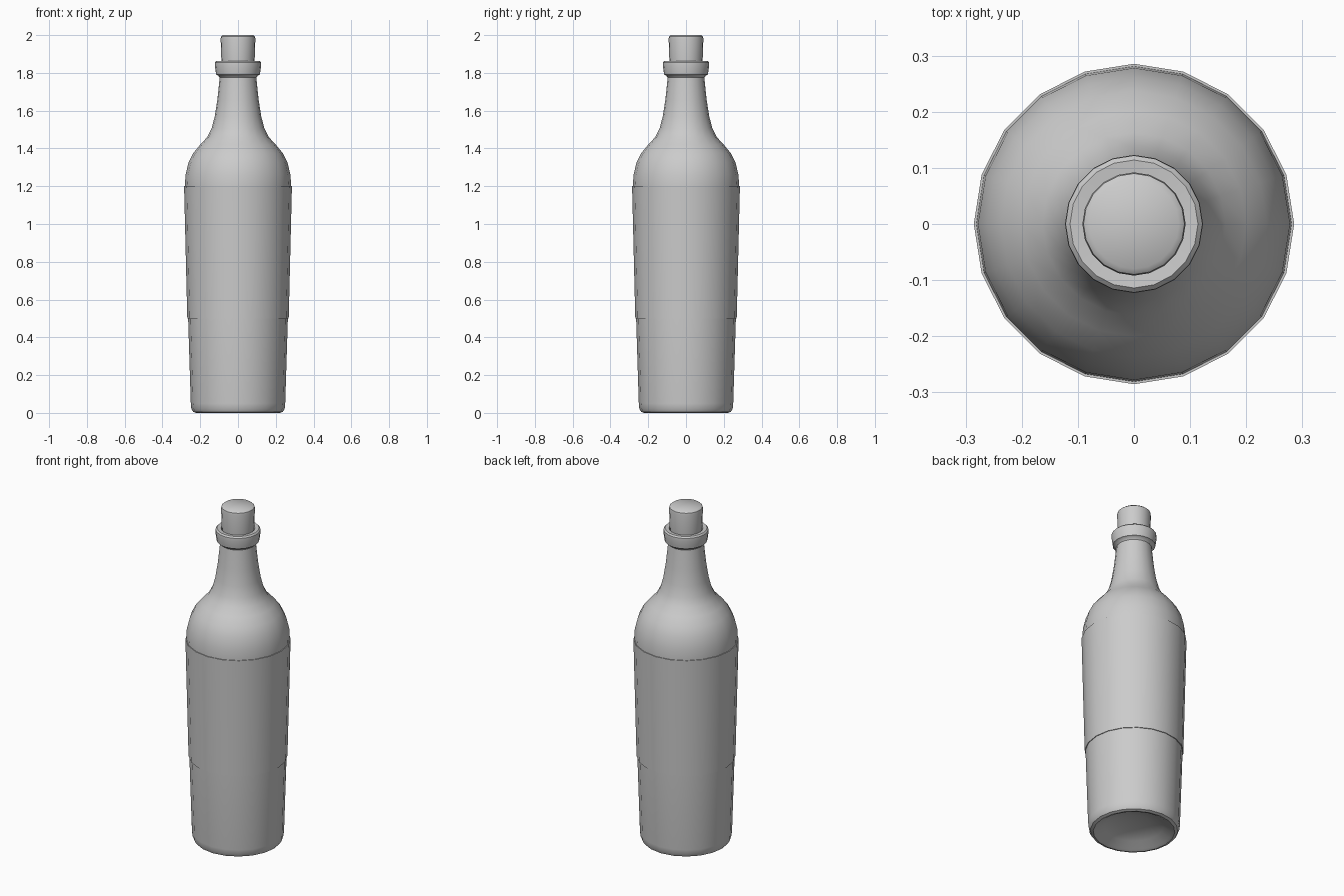
import bpy, math

if "Cube" in bpy.data.objects:
    bpy.data.objects.remove(bpy.data.objects["Cube"])

SIDES = 20


def lathe(name, profile, angle=40):
    """Spin an (r, z) profile around z; r == 0 gives a single pole vertex."""
    verts, faces, rings = [], [], []
    for r, z in profile:
        n = 1 if r == 0 else SIDES
        rings.append([len(verts) + i for i in range(n)])
        for i in range(n):
            a = 2 * math.pi * i / SIDES
            verts.append((r * math.cos(a), r * math.sin(a), z))
    for lo, hi in zip(rings, rings[1:]):
        for i in range(SIDES):
            j = (i + 1) % SIDES
            if len(lo) == 1:
                faces.append((lo[0], hi[j], hi[i]))
            elif len(hi) == 1:
                faces.append((lo[i], lo[j], hi[0]))
            else:
                faces.append((lo[i], lo[j], hi[j], hi[i]))
    mesh = bpy.data.meshes.new(name)
    mesh.from_pydata(verts, [], faces)
    mesh.update()
    obj = bpy.data.objects.new(name, mesh)
    bpy.context.collection.objects.link(obj)
    bpy.ops.object.select_all(action='DESELECT')
    obj.select_set(True)
    bpy.context.view_layer.objects.active = obj
    bpy.ops.object.shade_smooth_by_angle(angle=math.radians(angle))
    return obj


# Glass bottle: hollow base, tapered body, shoulder, neck and lip
lathe("bottle", [
    (0, 0.06), (0.09, 0.052), (0.16, 0.033), (0.205, 0.006), (0.222, 0.0),
    (0.238, 0.006), (0.247, 0.022), (0.25, 0.05),
    (0.264, 0.5), (0.281, 1.2), (0.278, 1.26), (0.262, 1.325),
    (0.237, 1.375), (0.2, 1.42), (0.163, 1.46), (0.14, 1.505),
    (0.123, 1.57), (0.109, 1.66), (0.097, 1.775),
    (0.106, 1.787), (0.116, 1.791), (0.118, 1.805),
    (0.123, 1.84), (0.122, 1.856), (0.114, 1.864),
    (0.092, 1.862), (0.086, 1.85), (0.085, 1.78),
])

# Wrapped label, standing slightly proud of the glass
lathe("label", [(0.264, 0.5), (0.2685, 0.5), (0.2855, 1.2), (0.281, 1.2)])

# Cork stopper
lathe("cork", [
    (0, 1.78), (0.083, 1.78), (0.088, 1.86), (0.092, 1.98),
    (0.09, 1.992), (0.08, 2.0), (0, 2.0),
])
